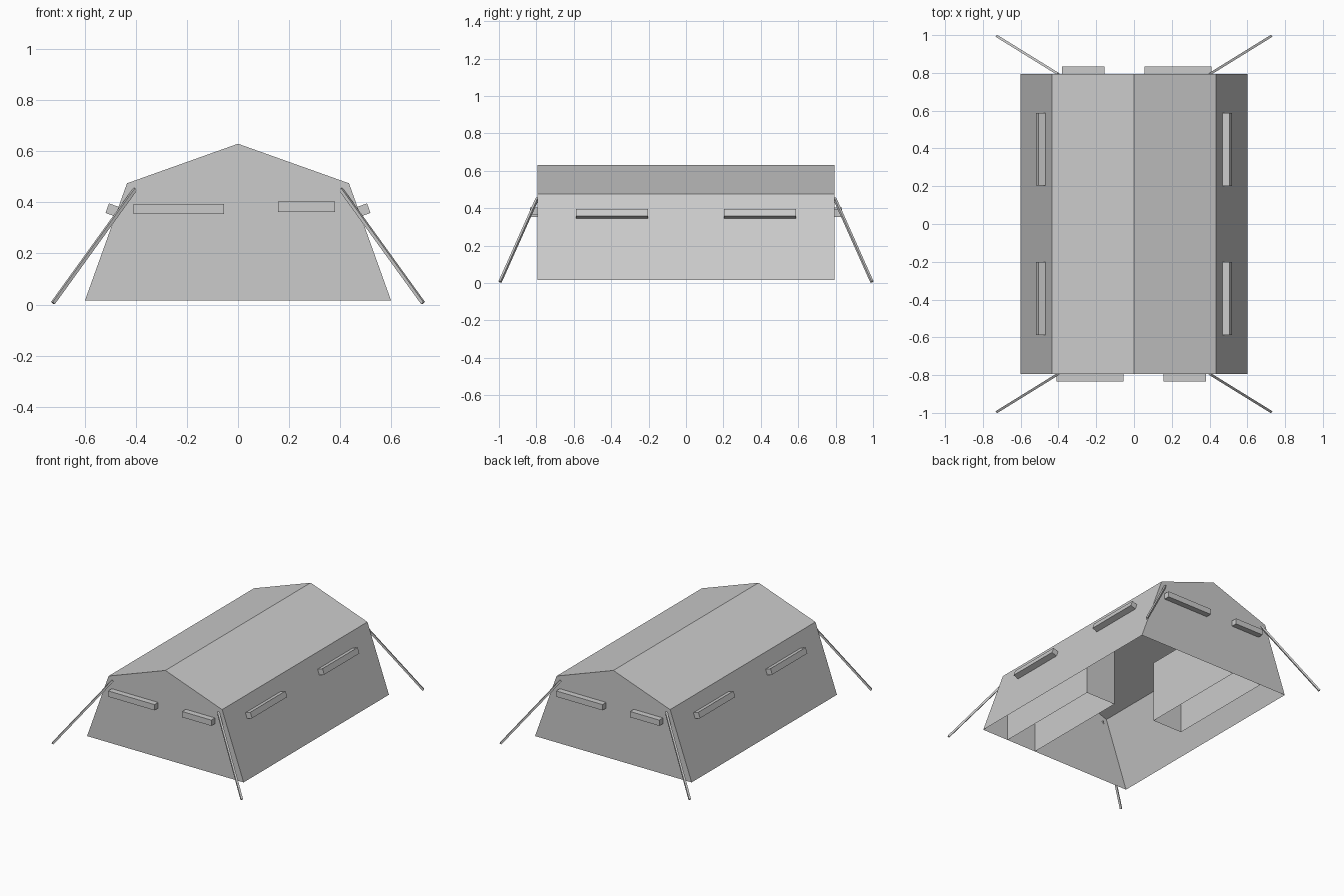
import bpy, bmesh, math
from mathutils import Vector, Matrix

cube = bpy.data.objects.get("Cube")
if cube:
    bpy.data.objects.remove(cube, do_unlink=True)

canvas = bpy.data.materials.new("light_grey_canvas")
canvas.use_nodes = True
GREY = (0.6, 0.6, 0.6, 1)
canvas.diffuse_color = GREY
canvas.node_tree.nodes["Principled BSDF"].inputs["Base Color"].default_value = GREY

HALF_LENGTH = 0.795
BASE_Z = 0.015
BASE = Vector((0.6, 0, BASE_Z))
EAVE = Vector((0.435, 0, 0.475))
RIDGE = Vector((0, 0, 0.63))
TURN = Matrix.Rotation(math.pi, 4, 'Z')


def make_object(name, bm):
    mesh = bpy.data.meshes.new(name)
    bm.to_mesh(mesh)
    bm.free()
    mesh.materials.append(canvas)
    obj = bpy.data.objects.new(name, mesh)
    bpy.context.collection.objects.link(obj)
    return obj


def sheet(name, faces):
    """Thin fabric made of separate flat panels."""
    bm = bmesh.new()
    for points in faces:
        bm.faces.new([bm.verts.new(p) for p in points])
    bmesh.ops.remove_doubles(bm, verts=bm.verts, dist=0.0001)
    return make_object(name, bm)


def box(name, size, matrix):
    bm = bmesh.new()
    bmesh.ops.create_cube(bm, size=1, matrix=matrix @ Matrix.Diagonal((*size, 1)))
    return make_object(name, bm)


def mirror_x(p):
    return Vector((-p.x, p.y, p.z))


# Long walls and pitched roof
outline = [BASE, EAVE, RIDGE, mirror_x(EAVE), mirror_x(BASE)]
along = Vector((0, HALF_LENGTH, 0))
sheet("walls_and_roof", [(a - along, b - along, b + along, a + along)
                         for a, b in zip(outline, outline[1:])])

# Gable ends, with the curved doorway cut into the outline
doorway = [(0.27, BASE_Z), (0.277, 0.06), (0.276, 0.145), (0.249, 0.244),
           (0.215, 0.305), (0.176, 0.365), (0.176, BASE_Z)]
gable = [p - along for p in reversed(outline)]
gable += [Vector((x, -HALF_LENGTH, z)) for x, z in reversed(doorway)]

# Boxed entrance room behind each doorway
X0, X1, TOP = 0.165, 0.395, 0.445
corners = [(X0, -HALF_LENGTH), (X0, 0), (X1, 0), (X1, -HALF_LENGTH)]
room = [[Vector((*a, BASE_Z)), Vector((*b, BASE_Z)), Vector((*b, TOP)), Vector((*a, TOP))]
        for a, b in zip(corners, corners[1:])]
room.append([Vector((*c, TOP)) for c in corners])

# The two ends are the same, turned half way round
slope = EAVE - BASE
tilt = math.atan2(-slope.x, slope.z)
outward = Vector((math.cos(tilt), 0, math.sin(tilt)))
for end, turn in (("front", Matrix.Identity(4)), ("back", TURN)):
    # Gable is cut down its door side so that every panel is convex or simple
    gable_obj = sheet(end + "_gable", [[turn @ p for p in gable]])
    sheet(end + "_entrance_room", [[turn @ p for p in f] for f in room])

    # Rolled covers over the door and the gable window
    for part, x0, x1, z in (("door_cover", 0.157, 0.38, 0.383),
                            ("window_cover", -0.41, -0.055, 0.374)):
        place = Matrix.Translation(((x0 + x1) / 2, -HALF_LENGTH - 0.02, z))
        box(end + "_" + part, (x1 - x0, 0.04, 0.04), turn @ place)

    # Rolled window covers on the long wall
    wall_point = BASE + slope * ((0.364 - BASE_Z) / slope.z)
    for i, y in enumerate((-0.395, 0.395)):
        centre = wall_point + outward * 0.02 + Vector((0, y, 0))
        place = Matrix.Translation(centre) @ Matrix.Rotation(-tilt, 4, 'Y')
        box(f"{end}_side_window_cover_{i + 1}", (0.04, 0.385, 0.04), turn @ place)

    # Guy ropes from the corners to the ground
    for side, s in (("right", -1), ("left", 1)):
        top = Vector((0.403 * s, -HALF_LENGTH, 0.452))
        foot = Vector((0.725 * s, -0.994, 0.006))
        span = foot - top
        place = Matrix.Translation((top + foot) / 2) @ span.to_track_quat('Z', 'Y').to_matrix().to_4x4()
        box(f"{end}_{side}_guy_rope", (0.013, 0.013, span.length), turn @ place)
